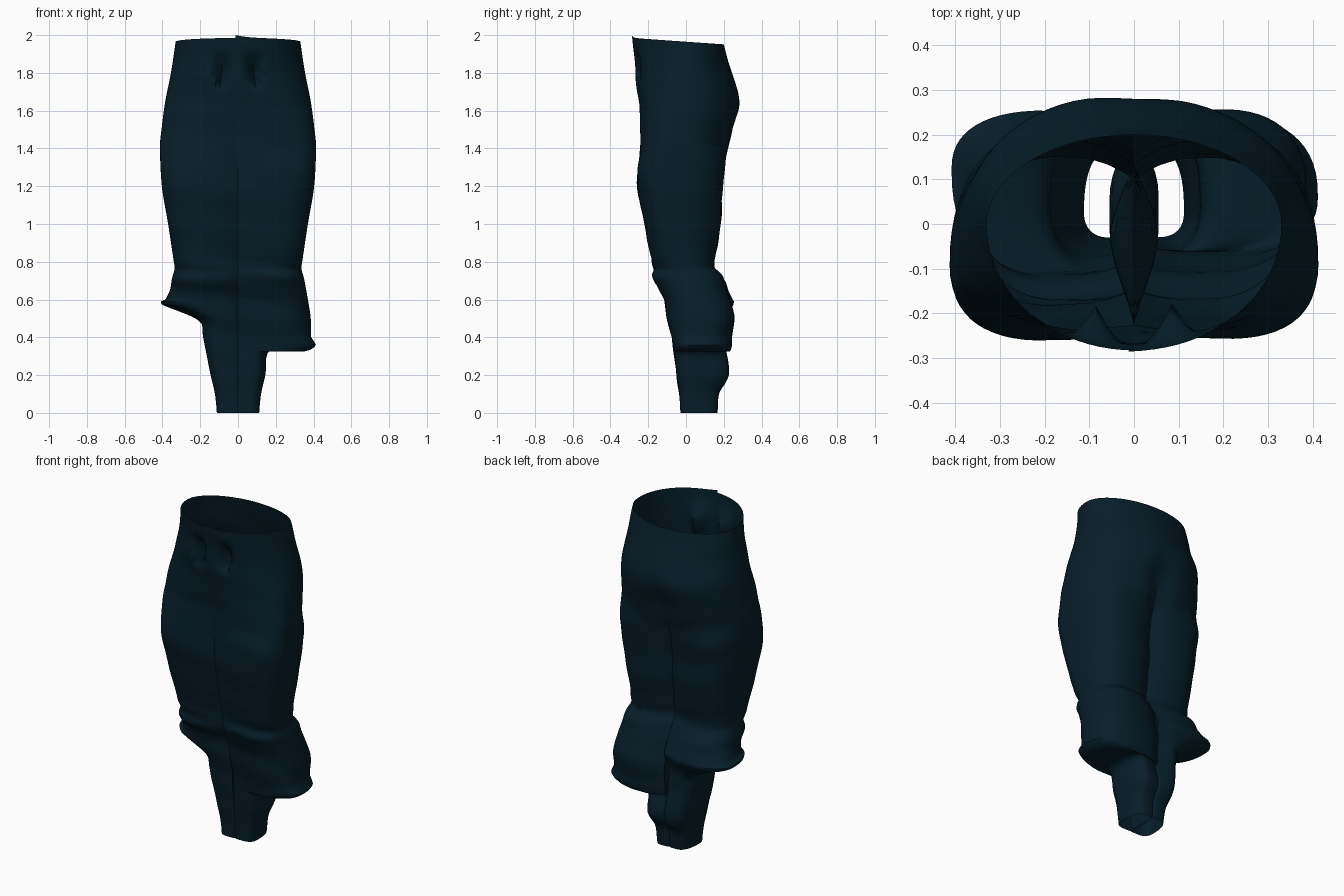
import bpy, bmesh
from math import sin, cos, pi, exp, copysign, radians, dist
from mathutils import Vector

if "Cube" in bpy.data.objects:
    bpy.data.objects.remove(bpy.data.objects["Cube"])

# One dark cloth colour
cloth = bpy.data.materials.new("dark_teal_cloth")
cloth.use_nodes = True
COLOUR = (0.002, 0.013, 0.022, 1)
cloth.diffuse_color = COLOUR
bsdf = cloth.node_tree.nodes["Principled BSDF"]
bsdf.inputs["Base Color"].default_value = COLOUR
bsdf.inputs["Roughness"].default_value = 0.9

# Section rows: height, outer x, front y, back y
THIGH = [(1.97, .33, -.283, .20), (1.8, .355, -.268, .245), (1.65, .385, -.252, .287),
         (1.5, .405, -.245, .255), (1.4, .413, -.25, .23), (1.2, .403, -.257, .195),
         (1.0, .37, -.22, .185), (.8, .34, -.18, .15), (.76, .336, -.17, .16),
         (.71, .35, -.175, .2)]
LEFT_CUFF = [(.6, .37, -.12, .23), (.5, .385, -.1, .26), (.4, .388, -.075, .245),
             (.36, .412, -.068, .245), (.325, .35, -.063, .235), (.33, .17, -.062, .215)]
RIGHT_CUFF = [(.65, .36, -.135, .225), (.6, .385, -.115, .25), (.575, .405, -.11, .255),
              (.49, .21, -.1, .215), (.4, .185, -.08, .21)]
ANKLE = [(.2, .145, -.055, .228), (.1, .122, -.035, .175), (0, .112, -.03, .165)]

CROTCH = 1.45
OUTER, INNER = 41, 11
SPAN = radians(130)
INNER_POWER = 7


def smooth(a, b, t):
    t = max(0, min(1, (t - a) / (b - a)))
    return t * t * (3 - 2 * t)


def spread(rows):
    """Catmull-Rom resampling of the section rows."""
    out = []
    for i in range(len(rows) - 1):
        p0, p1, p2 = rows[max(i - 1, 0)], rows[i], rows[i + 1]
        p3 = rows[min(i + 2, len(rows) - 1)]
        steps = max(2, round(dist(p1, p2) / .022))
        for k in range(steps):
            t = k / steps
            out.append([.5 * (2 * b + (c - a) * t + (2 * a - 5 * b + 4 * c - d) * t * t
                              + (3 * b - a - 3 * c + d) * t ** 3)
                        for a, b, c, d in zip(p0, p1, p2, p3)])
    return out + [list(rows[-1])]


def oval(angle, cx, rx, front, back, power, lean):
    """Superellipse point, squarer on the inner side, widest at the lean."""
    c, s = cos(angle), sin(angle)
    if c < 0:
        power = INNER_POWER
    cy = (front + back) / 2 + lean
    ry = back - cy if s > 0 else cy - front
    return Vector((cx + rx * copysign(abs(c) ** (2 / power), c),
                   cy + ry * copysign(abs(s) ** (2 / power), s), 0))


def detail(p, side):
    """Cloth folds, centre crease, front dents, waist slope and fly overlap."""
    x, y, z = p
    rear = y > 0
    crease = exp(-(x / .07) ** 2) * smooth(1.72, 1.46, z) * smooth(0, .5, z)
    p.y += crease * (-.035 if rear else .018)
    fold = .004 * sin(21 * z + 7 * x) * sin(9 * y + 11 * z)
    fold += .005 * exp(-((z - .74) / .08) ** 2) * sin(60 * z + 9 * x)
    p.y += fold * (1 if rear else -1) * smooth(2, 1.8, z)
    if not rear and z > 1.65:
        depth = max(0, 1 - abs(abs(x) - .085) / (.025 + .3 * max(0, z - 1.73)))
        p.y += .08 * depth * smooth(1.7, 1.76, z) * smooth(1.92, 1.8, z)
    p.z += smooth(1.75, 1.97, z) * (-.005 - .07 * y)
    if not rear and side > 0:
        fly = smooth(1.85, 1.95, z) * exp(-x / .05)
        p += Vector((-.012, -.003, .015)) * fly
    return p


def ring(row, side):
    """Outer half of the hips above the crotch, a whole leg below it."""
    z, wide, front, back = row
    blend = smooth(CROTCH, 1.27, z)
    lean = .04 - .12 * smooth(1.95, 1.5, z) + .08 * smooth(1.0, .7, z)
    lean -= .04 * smooth(.5, .3, z)
    if side < 0:
        lean += .05 * smooth(.72, .6, z) * smooth(.45, .52, z)
    power = 2 + .4 * smooth(1.9, 1.4, z)
    hollow = .005 + .05 * smooth(1.35, 1.0, z) * smooth(.1, .4, z)
    # The inner edges of the leg meet the centre plane
    rx = wide / (1 + abs(cos(SPAN)) ** (2 / INNER_POWER))
    hips, leg = [], []
    for i in range(OUTER):
        t = 2 * i / (OUTER - 1) - 1
        hips.append(oval(t * pi / 2, 0, wide, front, back, power, lean))
        leg.append(oval(t * SPAN, wide - rx, rx, front, back, power, lean))
    for i in range(1, INNER + 1):
        t = i / (INNER + 1)
        hips.append(hips[OUTER - 1].lerp(hips[0], t) - Vector((0, 0, .03 * sin(pi * t))))
        leg.append(leg[OUTER - 1].lerp(leg[0], t) + Vector((hollow * sin(pi * t), 0, 0)))
    points = []
    for a, b in zip(hips, leg):
        p = a.lerp(b, blend)
        p.z += z
        p.x *= side
        points.append(detail(p, side))
    return points


def trouser_side(bm, rows, side):
    above = None
    for row in spread(rows):
        count = OUTER if row[0] > CROTCH + .001 else OUTER + INNER
        verts = [bm.verts.new(p) for p in ring(row, side)[:count]]
        if above:
            n = len(above) if len(above) > OUTER else OUTER - 1
            for i in range(n):
                j = (i + 1) % len(above)
                quad = [above[i], verts[i], verts[j], above[j]]
                bm.faces.new(quad if side > 0 else quad[::-1])
        above = verts


# Both halves share the centre seam and the crotch line
bm = bmesh.new()
trouser_side(bm, THIGH + LEFT_CUFF + ANKLE, 1)
trouser_side(bm, THIGH + RIGHT_CUFF + ANKLE, -1)
hip_seam = [v for v in bm.verts if abs(v.co.x) < .001 and v.co.z > CROTCH - .06]
bmesh.ops.remove_doubles(bm, verts=hip_seam, dist=.002)
bmesh.ops.recalc_face_normals(bm, faces=bm.faces)

mesh = bpy.data.meshes.new("trousers")
bm.to_mesh(mesh)
bm.free()
mesh.materials.append(cloth)
trousers = bpy.data.objects.new("trousers", mesh)
bpy.context.collection.objects.link(trousers)
bpy.context.view_layer.objects.active = trousers
trousers.select_set(True)
bpy.ops.object.shade_smooth_by_angle(angle=radians(50))
